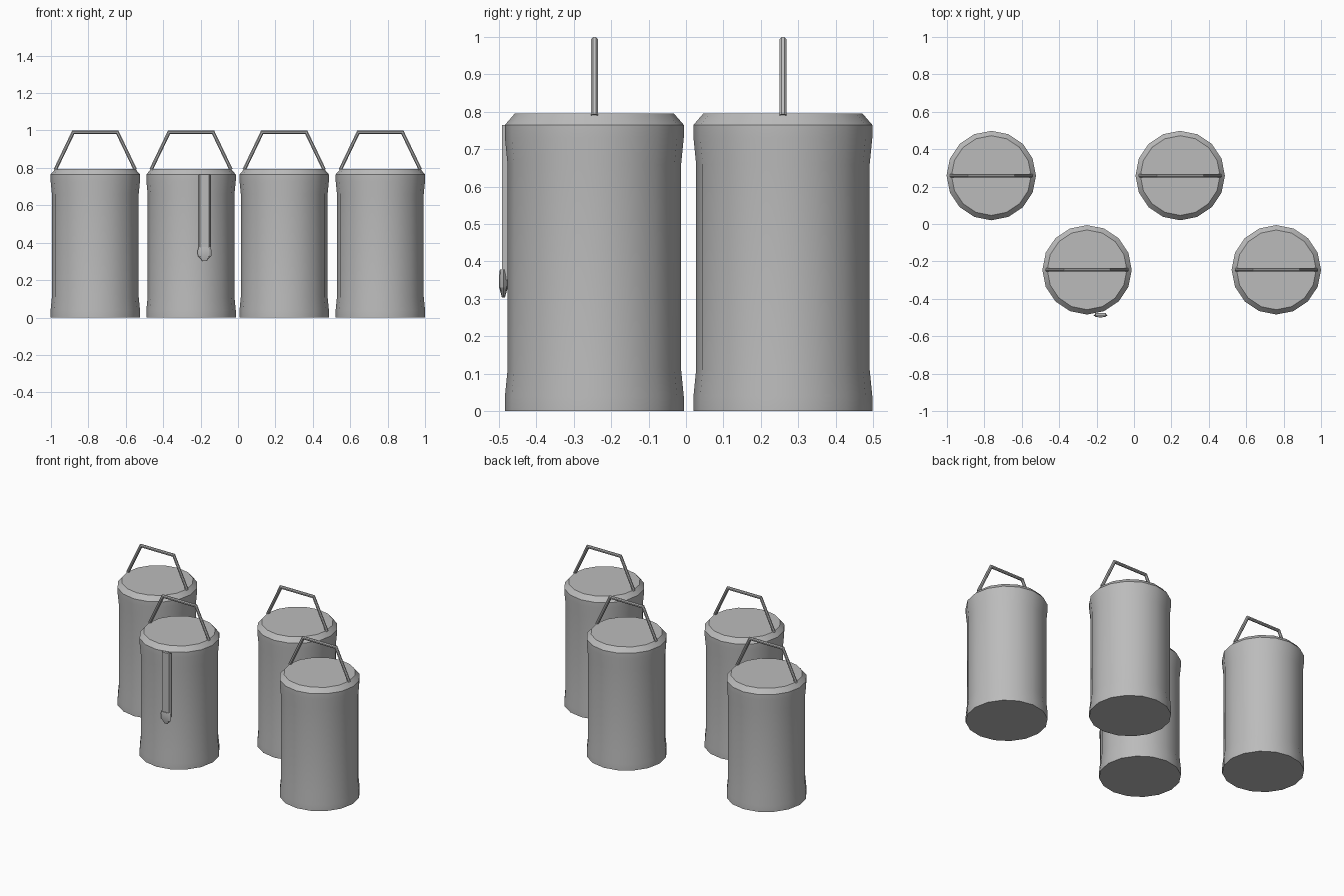
import bpy, bmesh
from math import sin, cos, tau, radians
from mathutils import Vector

cube = bpy.data.objects.get("Cube")
if cube:
    bpy.data.objects.remove(cube, do_unlink=True)

grey = bpy.data.materials.new("plain_grey")
grey.use_nodes = True
grey.diffuse_color = (0.5, 0.5, 0.5, 1)
grey.node_tree.nodes["Principled BSDF"].inputs["Base Color"].default_value = (0.5, 0.5, 0.5, 1)


def loft(name, rings, location, smooth_angle):
    """Join equal rings of points into a closed, capped solid."""
    bm = bmesh.new()
    loops = [[bm.verts.new(p) for p in ring] for ring in rings]
    n = len(loops[0])
    for a, b in zip(loops, loops[1:]):
        for i in range(n):
            j = (i + 1) % n
            bm.faces.new((a[i], a[j], b[j], b[i]))
    bm.faces.new(loops[0][::-1])
    bm.faces.new(loops[-1])
    bmesh.ops.recalc_face_normals(bm, faces=bm.faces)
    mesh = bpy.data.meshes.new(name)
    bm.to_mesh(mesh)
    bm.free()
    mesh.materials.append(grey)
    obj = bpy.data.objects.new(name, mesh)
    obj.location = location
    bpy.context.collection.objects.link(obj)
    bpy.ops.object.select_all(action='DESELECT')
    obj.select_set(True)
    bpy.context.view_layer.objects.active = obj
    bpy.ops.object.shade_smooth_by_angle(angle=radians(smooth_angle))
    return obj


def lathe_rings(profile, sides, squash=1.0):
    """Level rings from (radius, height) pairs, flattened in y by squash."""
    return [[(r * cos(tau * i / sides), r * squash * sin(tau * i / sides), z)
             for i in range(sides)] for r, z in profile]


def bar_rings(path, radius, sides=8):
    """Mitred rings along a path in the xz plane."""
    pts = [Vector((x, 0, z)) for x, z in path]
    rings = []
    for k, p in enumerate(pts):
        before = (p - pts[k - 1]).normalized() if k else None
        after = (pts[k + 1] - p).normalized() if k + 1 < len(pts) else None
        before, after = before or after, after or before
        along = (before + after).normalized()
        across = Vector((-along.z, 0, along.x)) / along.dot(before)
        rings.append([p + across * radius * cos(tau * (i + .5) / sides)
                      + Vector((0, radius * sin(tau * (i + .5) / sides), 0))
                      for i in range(sides)])
    return rings


# Canister with slightly waisted wall and chamfered rim
body_profile = [(.239, 0), (.239, .04), (.232, .11), (.232, .66),
                (.239, .73), (.239, .765), (.213, .795)]
handle_path = [(-.214, .79), (-.118, .99), (.118, .99), (.214, .79)]
positions = {"back_right": (-.763, .259, 0), "front_right": (-.251, -.245, 0),
             "back_left": (.247, .259, 0), "front_left": (.761, -.245, 0)}

for place, spot in positions.items():
    loft(place + "_canister", lathe_rings(body_profile, 16), spot, 30)
    loft(place + "_handle", bar_rings(handle_path, .01), spot, 30)

# Hanging strap on the front of one canister, with a pointed tip
strap_section = [(-.031, .008), (-.024, -.008), (.024, -.008), (.031, .008)]
strap_rings = [[(x, y, z) for x, y in strap_section] for z in (.35, .765)]
loft("strap", strap_rings, (-.179, -.484, 0), 20)
tip_profile = [(.012, .303), (.036, .33), (.037, .36), (.03, .378)]
loft("strap_tip", lathe_rings(tip_profile, 8, .32), (-.179, -.488, 0), 20)
